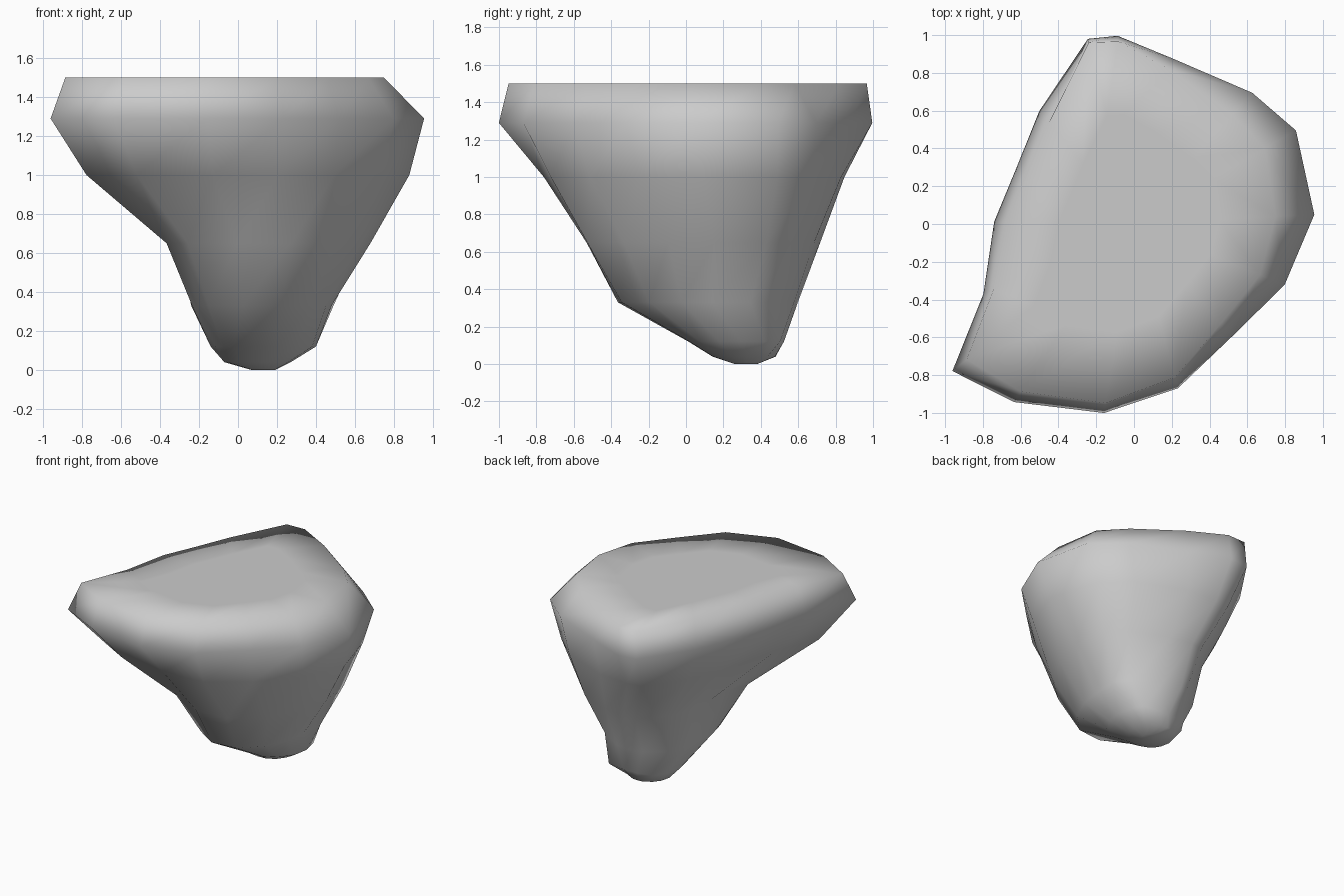
import bpy, bmesh
from math import radians, cos, sin

# Shared directions (degrees) for every cross-section of the rock
ANGLES = [3, 30, 48, 77, 95, 104, 130, 154, 179, 205, 219, 236, 261, 285, 311, 338]
N = len(ANGLES)

# Cross-sections from foot to top: height, centre x, centre y, radii per direction
TOP = [.75, .80, .78, .84, .97, .99, .70, .62, .67, .82, 1.14, 1.07, .96, .84, .70, .72]
SECTIONS = [
    (0.00, .13, .32, [.06] * N),
    (0.04, .10, .31, [.17] * N),
    (0.12, .13, .28, [.27, .28, .30, .25, .24, .25, .28] + [.27] * 9),
    (0.33, .10, .12, [.38, .45, .45, .47, .48, .46, .43, .36, .34, .37, .40, .45, .49, .48, .42, .38]),
    (0.65, .10, .12, [.58, .62, .60, .58, .60, .60, .50, .42, .40, .45, .60, .64, .66, .67, .60, .57]),
    (1.00, .00, .05, [.88, .88, .84, .80, .80, .80, .62, .56, .56, .70, 1.0, .93, .82, .80, .75, .80]),
    (1.29, .00, .00, [.956, .99, .935, .90, 1.0, 1.01, .78, .69, .74, .88, 1.237, 1.137, 1.013, .90, .79, .86]),
    (1.50, .00, .00, TOP),
    (1.50, .00, .00, [r * .6 for r in TOP]),
]

# Loft the sections into one closed rock
bm = bmesh.new()
rings = []
for z, cx, cy, radii in SECTIONS:
    rings.append([bm.verts.new((cx + r * cos(radians(a)), cy + r * sin(radians(a)), z))
                  for a, r in zip(ANGLES, radii)])
for low, high in zip(rings, rings[1:]):
    for i in range(N):
        j = (i + 1) % N
        bm.faces.new((low[i], low[j], high[j], high[i]))
bm.faces.new(rings[0][::-1])
bm.faces.new(rings[-1])
bmesh.ops.recalc_face_normals(bm, faces=bm.faces)
for f in bm.faces:
    f.smooth = True

mesh = bpy.data.meshes.new("rock")
bm.to_mesh(mesh)
bm.free()
rock = bpy.data.objects.new("rock", mesh)
bpy.context.collection.objects.link(rock)
